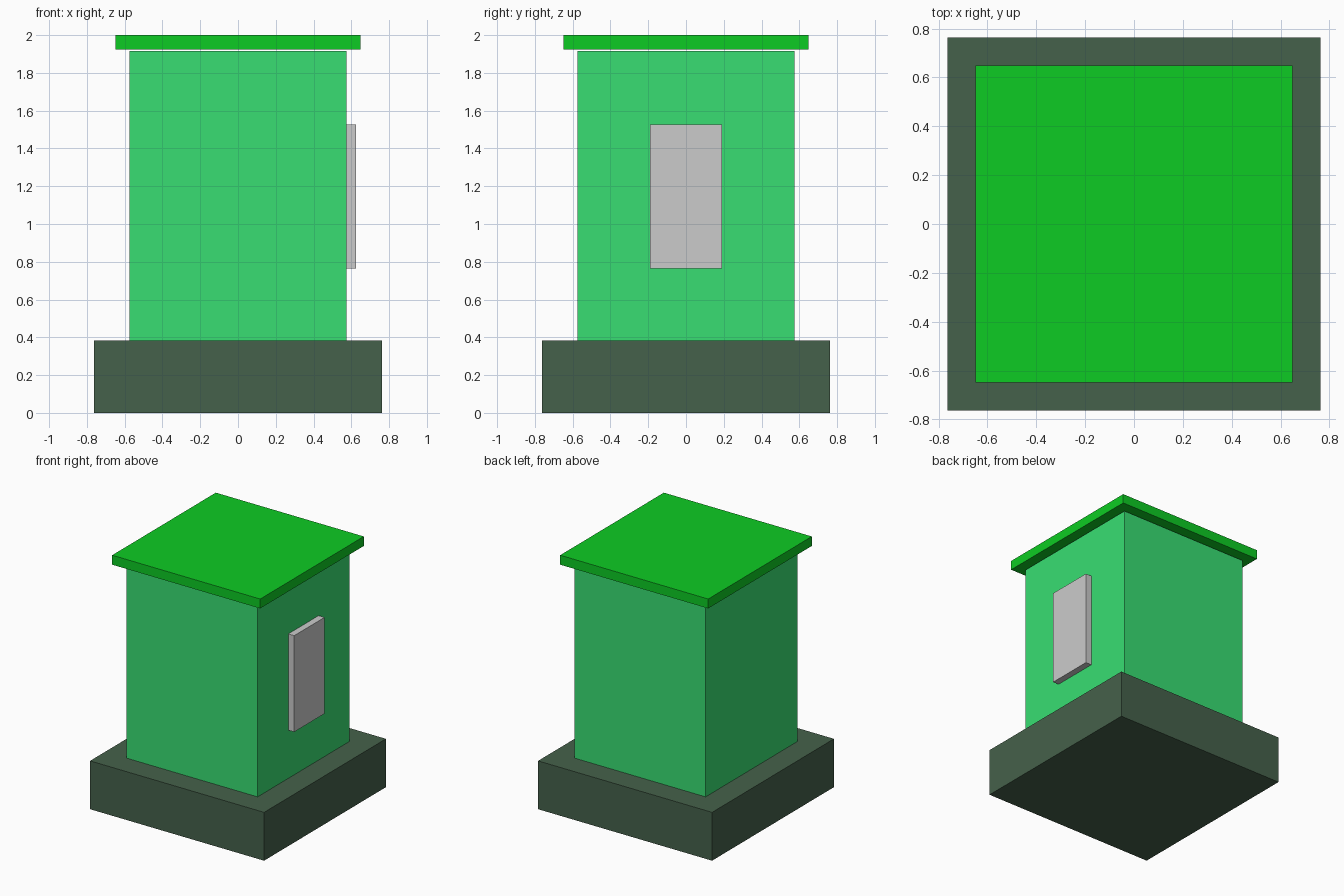
import bpy

if "Cube" in bpy.data.objects:
    bpy.data.objects.remove(bpy.data.objects["Cube"])


def box(name, lo, hi, color=None):
    """Axis-aligned box between two corners, with an optional plain colour."""
    center = [(a + b) / 2 for a, b in zip(lo, hi)]
    bpy.ops.mesh.primitive_cube_add(size=1, location=center)
    obj = bpy.context.object
    obj.name = name
    obj.scale = [b - a for a, b in zip(lo, hi)]
    bpy.ops.object.transform_apply(location=False, rotation=False, scale=True)
    if color:
        mat = bpy.data.materials.new(name + "_color")
        mat.diffuse_color = (*color, 1)
        mat.use_nodes = True
        mat.node_tree.nodes["Principled BSDF"].inputs["Base Color"].default_value = mat.diffuse_color
        obj.data.materials.append(mat)
    return obj


def square_block(name, half, z0, z1, color):
    """Box with a square plan, centred on the z axis."""
    return box(name, (-half, -half, z0), (half, half, z1), color)


# Stacked square blocks; a thin gap separates the body from the roof slab
square_block("base", 0.763, 0.0, 0.383, (0.06, 0.12, 0.07))
square_block("body", 0.574, 0.383, 1.916, (0.04, 0.73, 0.17))
square_block("roof", 0.649, 1.925, 2.0, (0.004, 0.6, 0.017))

# Upright grey panel on the right wall
box("wall_panel", (0.574, -0.19, 0.765), (0.626, 0.19, 1.528))
